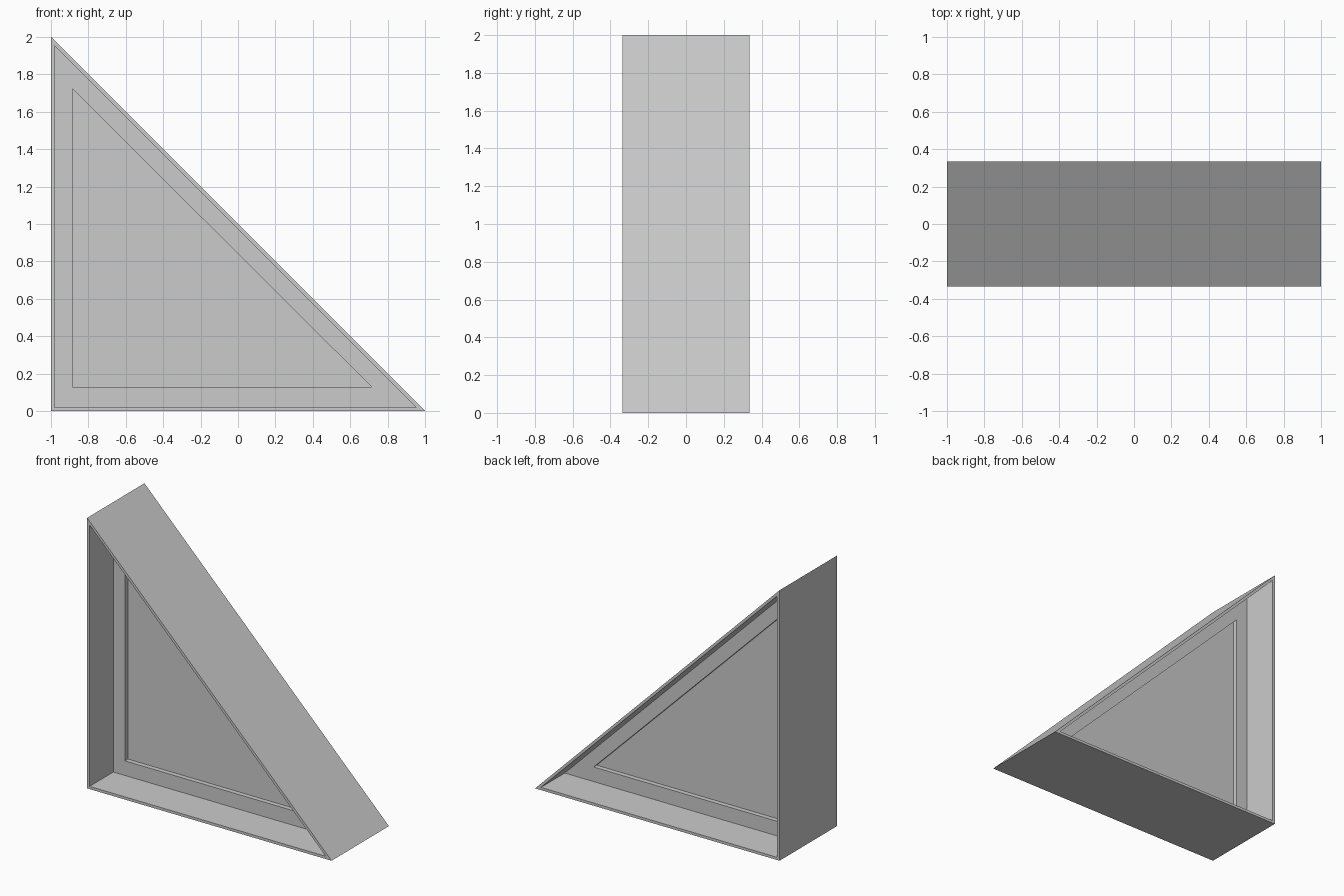
import bpy, bmesh

if "Cube" in bpy.data.objects:
    bpy.data.objects.remove(bpy.data.objects["Cube"])

# Triangle outlines in the xz plane: (left, bottom, right, top)
OUTER = (-1.0, 0.0, 1.0, 2.0)
RIM = (-0.98, 0.02, 0.952, 1.952)
PANEL = (-0.885, 0.128, 0.715, 1.722)

# Profile from the centre of the front face, over the rim, to the centre of the back face
front = [(PANEL, -0.022), (PANEL, -0.057), (RIM, -0.057), (RIM, -0.335), (OUTER, -0.335)]
steps = front + [(outline, -y) for outline, y in reversed(front)]

bm = bmesh.new()


def ring(outline, y):
    l, b, r, t = outline
    return [bm.verts.new(p) for p in ((l, y, b), (r, y, b), (l, y, t))]


rings = [ring(*s) for s in steps]

# Walls, rim and ledges between successive outlines
for a, c in zip(rings, rings[1:]):
    for i in range(3):
        j = (i + 1) % 3
        bm.faces.new((a[i], a[j], c[j], c[i]))

# Recessed panels
bm.faces.new(rings[0])
bm.faces.new(rings[-1][::-1])
bmesh.ops.recalc_face_normals(bm, faces=bm.faces[:])

mesh = bpy.data.meshes.new("triangular_frame")
bm.to_mesh(mesh)
bm.free()
obj = bpy.data.objects.new("triangular_frame", mesh)
bpy.context.collection.objects.link(obj)
